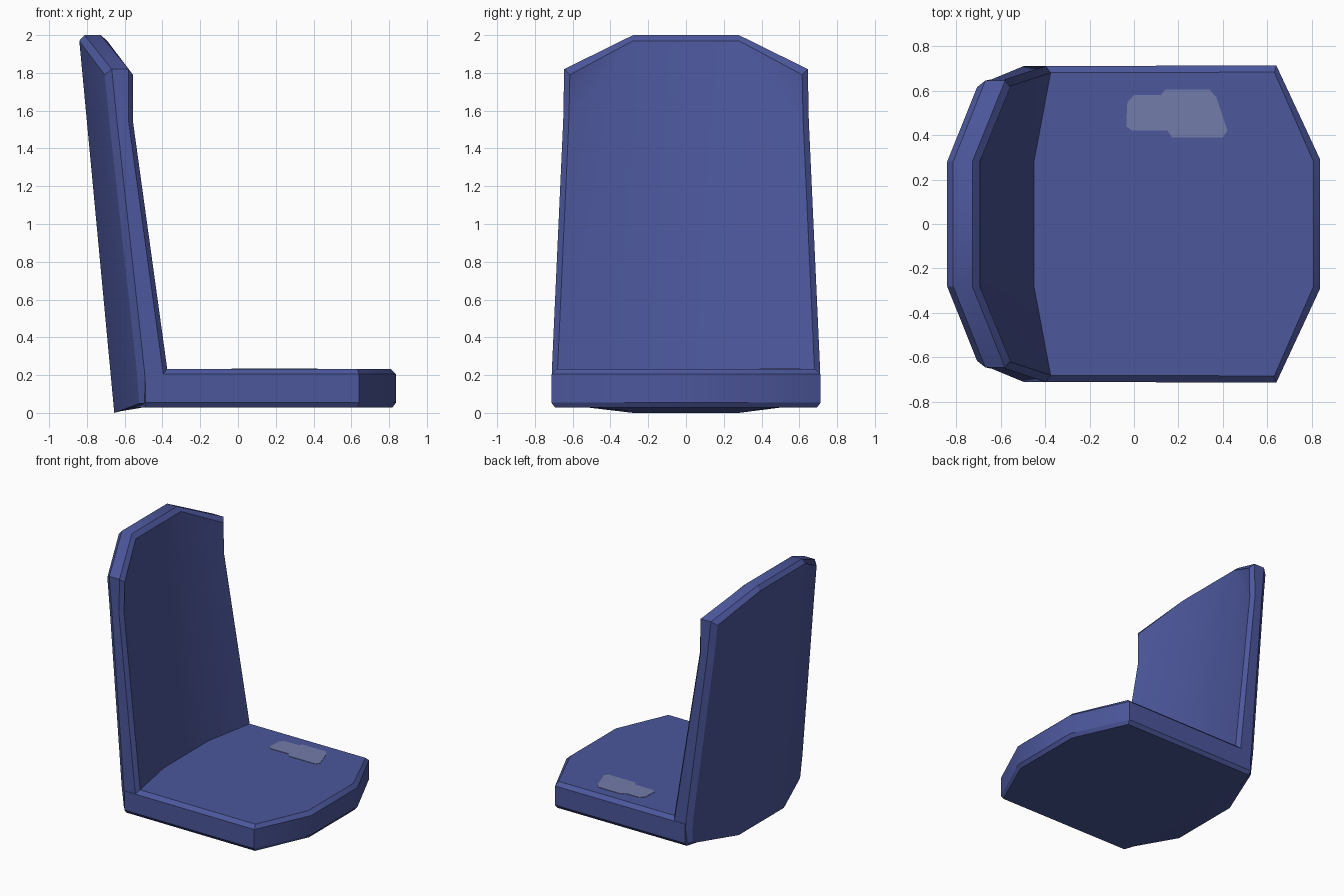
import bpy, bmesh

if "Cube" in bpy.data.objects:
    bpy.data.objects.remove(bpy.data.objects["Cube"])


def material(name, rgb):
    m = bpy.data.materials.new(name)
    m.diffuse_color = (*rgb, 1)
    m.use_nodes = True
    m.node_tree.nodes["Principled BSDF"].inputs["Base Color"].default_value = m.diffuse_color
    return m


blue = material("seat blue", (0.072, 0.095, 0.33))
pale = material("pale worn patch", (0.17, 0.20, 0.40))


def build(name, rings, caps, mat):
    """Join stacked rings with side quads, close both ends with the cap faces."""
    bm = bmesh.new()
    vs = [[bm.verts.new(p) for p in r] for r in rings]
    n = len(vs[0])
    for a, b in zip(vs, vs[1:]):
        for i in range(n):
            j = (i + 1) % n
            bm.faces.new((a[i], a[j], b[j], b[i]))
    for ring in (vs[0], vs[-1]):
        for cap in caps:
            bm.faces.new([ring[i] for i in cap])
    bmesh.ops.recalc_face_normals(bm, faces=bm.faces)
    me = bpy.data.meshes.new(name)
    bm.to_mesh(me)
    bm.free()
    ob = bpy.data.objects.new(name, me)
    bpy.context.collection.objects.link(ob)
    me.materials.append(mat)
    bpy.ops.object.select_all(action='DESELECT')
    ob.select_set(True)
    bpy.context.view_layer.objects.active = ob
    bpy.ops.object.shade_smooth_by_angle(angle=0.52)
    return ob


# Backrest: outline (y, z) wrapped onto leaning, curved front and rear faces
def rear_x(y, z):
    return -0.655 - 0.094 * z + max(0, abs(y) - 0.28) * 0.35


def front_x(y, z):
    k = 0.18 + 0.03 * z + (0.1 if z > 1.7 else 0)
    return -0.417 - 0.14 * z + max(0, abs(y) - 0.28) * k


outline = [(0.28, 2.0), (0.645, 1.82), (0.65, 1.55), (0.71, 0.23), (0.70, 0.05)]


def back_ring(surface, bottom, inset, shift):
    half = outline + [(0.28, bottom)]
    pts = []
    for i, (y, z) in enumerate(half):
        if i in (0, 1):
            z -= inset
        if i in (1, 2, 3, 4):
            y -= inset
        pts.append((surface(y, z) + shift, y, z))
    return pts + [(x, -y, z) for x, y, z in reversed(pts)]


side = [(0, 1, 2), (0, 2, 3, 5), (3, 4, 5)]
back_caps = side + [tuple(11 - i for i in f) for f in side] + [(0, 5, 6, 11)]
build("backrest", [
    back_ring(rear_x, 0.0, 0.03, 0),
    back_ring(rear_x, 0.008, 0, 0.03),
    back_ring(front_x, 0.04, 0, -0.03),
    back_ring(front_x, 0.04, 0.03, 0),
], back_caps, blue)


# Seat cushion: chamfered slab with clipped front corners
def seat_ring(z, inset):
    half = [(0.837 - inset, 0.29 - inset * 0.3), (0.64 - inset * 0.3, 0.713 - inset),
            (-0.49, 0.71 - inset), (-0.62, 0.27)]
    pts = [(x, y, z) for x, y in half]
    return pts + [(x, -y, z) for x, y, z in reversed(pts)]


build("seat", [seat_ring(0.028, 0.02), seat_ring(0.055, 0),
               seat_ring(0.205, 0), seat_ring(0.233, 0.03)],
      [tuple(range(8))], blue)

# Pale worn patch: thin plate on the seat
patch = [(-0.035, 0.44), (-0.01, 0.42), (0.15, 0.42), (0.17, 0.39), (0.40, 0.39),
         (0.42, 0.42), (0.37, 0.57), (0.34, 0.605), (0.14, 0.605), (0.12, 0.58),
         (0.0, 0.58), (-0.03, 0.55)]
build("patch", [[(x, y, z) for x, y in patch] for z in (0.231, 0.236)],
      [tuple(range(len(patch)))], pale)
